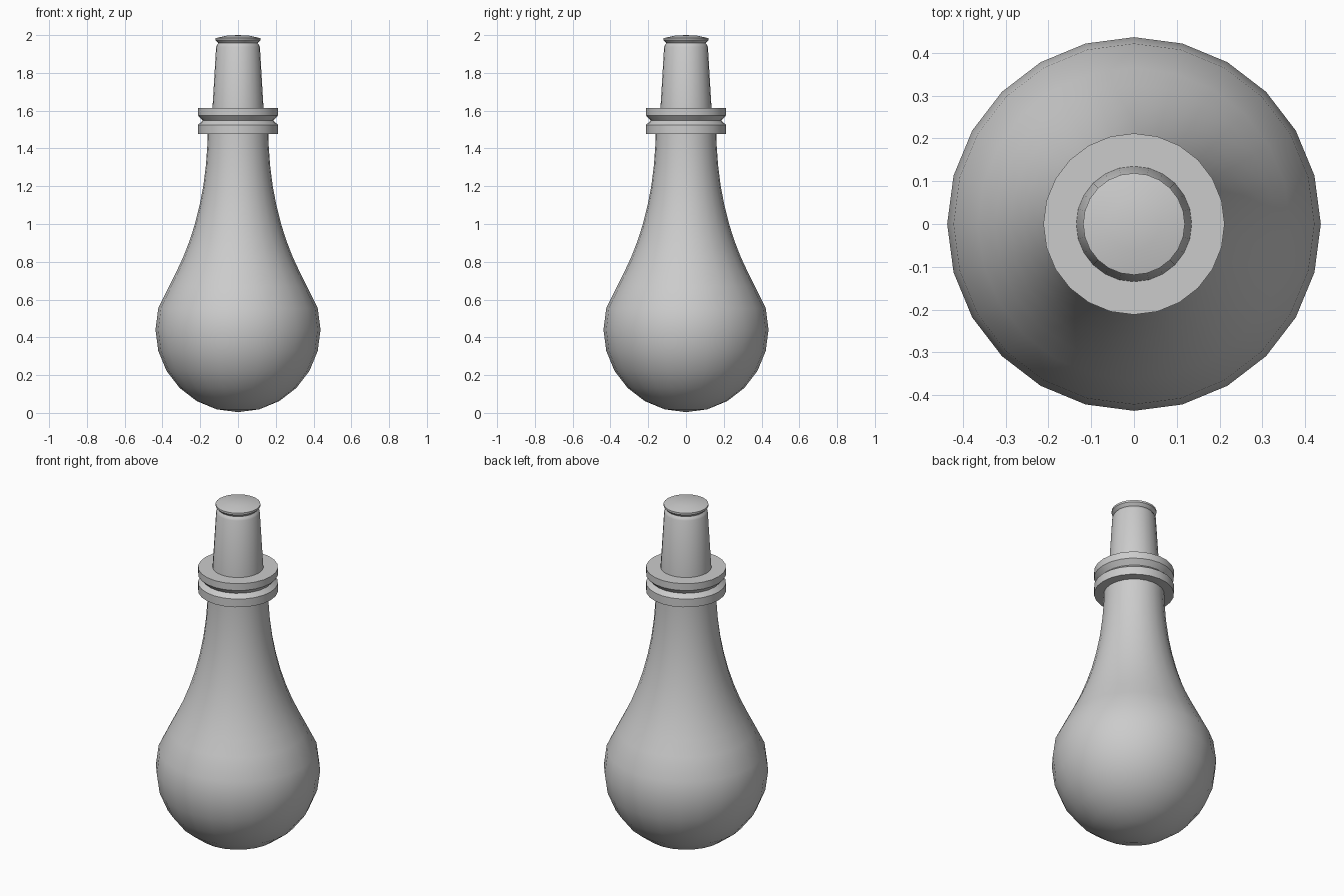
import bpy
import bmesh
from math import sin, cos, radians, pi

cube = bpy.data.objects.get("Cube")
if cube:
    bpy.data.objects.remove(cube, do_unlink=True)

SIDES = 24
BULB_R = 0.437

grey = bpy.data.materials.new("plain_grey")
grey.use_nodes = True
colour = (0.6, 0.6, 0.6, 1)
grey.diffuse_color = colour
grey.node_tree.nodes["Principled BSDF"].inputs["Base Color"].default_value = colour


def lathe(name, profile, angle):
    """Spin an (r, z) profile around z, closed at the axis."""
    bm = bmesh.new()
    verts = [bm.verts.new((r, 0, z)) for r, z in profile]
    edges = [bm.edges.new(pair) for pair in zip(verts, verts[1:])]
    bmesh.ops.spin(bm, geom=verts + edges, cent=(0, 0, 0), axis=(0, 0, 1),
                   angle=2 * pi, steps=SIDES, use_merge=True)
    bmesh.ops.remove_doubles(bm, verts=bm.verts, dist=0.0005)
    bmesh.ops.recalc_face_normals(bm, faces=bm.faces)
    mesh = bpy.data.meshes.new(name)
    bm.to_mesh(mesh)
    bm.free()
    mesh.materials.append(grey)
    obj = bpy.data.objects.new(name, mesh)
    bpy.context.collection.objects.link(obj)
    bpy.ops.object.select_all(action='DESELECT')
    obj.select_set(True)
    bpy.context.view_layer.objects.active = obj
    bpy.ops.object.shade_smooth_by_angle(angle=radians(angle))
    return obj


# Round bulb flowing into a flared neck
bulb = [(BULB_R * cos(radians(a)), BULB_R * (1 + sin(radians(a))) + 0.004)
        for a in range(-90, 16, 15)]
neck = [(0.365, 0.67), (0.325, 0.75), (0.29, 0.825), (0.257, 0.91),
        (0.228, 1.0), (0.203, 1.1), (0.184, 1.2), (0.17, 1.31),
        (0.162, 1.42), (0.16, 1.5), (0, 1.5)]
lathe("bottle_body", bulb + neck, 40)

# Double lip around the mouth, with a pinched waist
lathe("neck_collar", [(0, 1.477), (0.212, 1.477), (0.212, 1.525), (0.187, 1.547),
                      (0.212, 1.575), (0.212, 1.615), (0, 1.615)], 30)

# Tapered stopper with a groove below its domed cap
lathe("stopper", [(0, 1.6), (0.136, 1.6), (0.116, 1.938), (0.111, 1.948),
                  (0.104, 1.957), (0.119, 1.973), (0.119, 1.984),
                  (0.06, 1.997), (0, 2.0)], 30)
